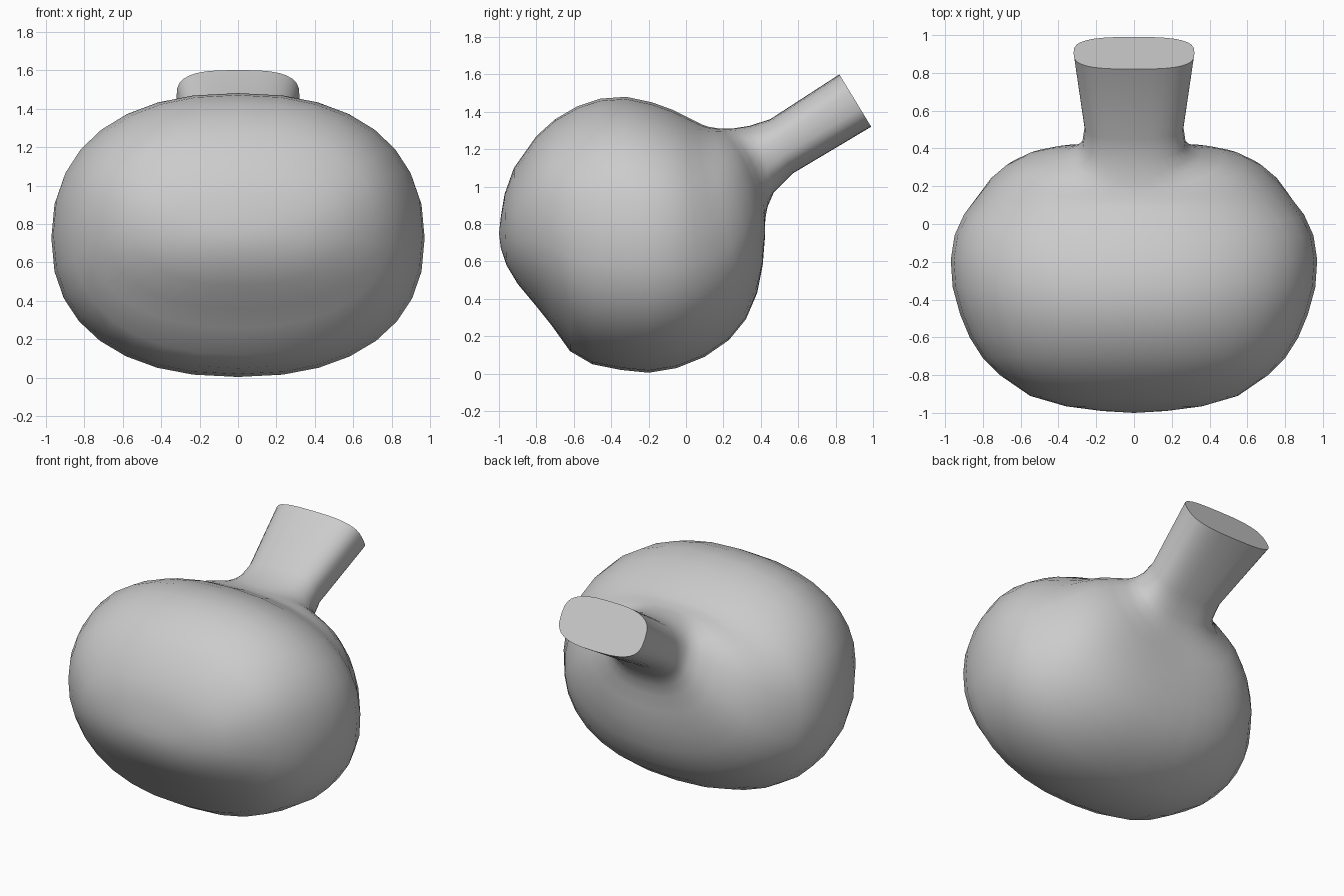
import bpy
import bmesh
from math import cos, sin, pi
from mathutils import Vector

cube = bpy.data.objects.get("Cube")
if cube:
    bpy.data.objects.remove(cube)

SIDES = 32


def spow(value, power):
    return abs(value) ** power * (1 if value >= 0 else -1)


def ring(bm, top, bottom, width, roundness, push=0):
    """Rounded cross-section spanning two profile points; push moves its sides along the loft."""
    top, bottom = Vector((0, *top)), Vector((0, *bottom))
    mid, half = (top + bottom) / 2, (top - bottom) / 2
    normal = half.cross(Vector((1, 0, 0))).normalized()
    if normal.y < 0:
        normal.negate()
    verts = []
    for i in range(SIDES):
        a = 2 * pi * i / SIDES
        side, rise = spow(cos(a), 2 / roundness), spow(sin(a), 2 / roundness)
        p = mid + half * rise + normal * push * abs(side) ** 2
        verts.append(bm.verts.new((width * side, p.y, p.z)))
    return verts


# Cross-sections from the front of the body to the end of the neck
sections = [
    ((-.99, .84), (-.99, .67), .17, 2, 0),
    ((-.97, .96), (-.96, .58), .36, 2.1, 0),
    ((-.92, 1.10), (-.90, .48), .55, 2.2, 0),
    ((-.80, 1.27), (-.80, .36), .71, 2.3, 0),
    ((-.70, 1.36), (-.72, .26), .80, 2.3, 0),
    ((-.58, 1.43), (-.62, .12), .87, 2.3, 0),
    ((-.46, 1.47), (-.50, .05), .92, 2.3, 0),
    ((-.32, 1.48), (-.35, .02), .96, 2.3, 0),
    ((-.18, 1.45), (-.20, .005), .97, 2.3, 0),
    ((-.07, 1.41), (-.05, .03), .95, 2.3, 0),
    ((0, 1.375), (.10, .09), .90, 2.3, 0),
    ((.05, 1.35), (.23, .18), .83, 2.3, 0),
    ((.09, 1.33), (.32, .29), .77, 2.3, .01),
    ((.12, 1.32), (.38, .43), .69, 2.3, .03),
    ((.15, 1.315), (.41, .58), .59, 2.3, .05),
    ((.18, 1.31), (.42, .71), .47, 2.3, .06),
    ((.21, 1.31), (.42, .81), .36, 2.3, .06),
    ((.26, 1.312), (.435, .89), .305, 2.4, .05),
    ((.34, 1.325), (.47, .97), .275, 2.5, .02),
    ((.45, 1.36), (.57, 1.07), .262, 2.7, 0),
    ((.82, 1.60), (.99, 1.32), .32, 3, 0),
]

bm = bmesh.new()
rings = [ring(bm, *s) for s in sections]
for a, b in zip(rings, rings[1:]):
    for i in range(SIDES):
        j = (i + 1) % SIDES
        bm.faces.new((a[i], a[j], b[j], b[i]))

# Closed front and flat neck end
pole = bm.verts.new((0, -1, .75))
for i in range(SIDES):
    bm.faces.new((pole, rings[0][(i + 1) % SIDES], rings[0][i]))
bm.faces.new(rings[-1])
bmesh.ops.recalc_face_normals(bm, faces=bm.faces)

mesh = bpy.data.meshes.new("body_with_neck")
bm.to_mesh(mesh)
bm.free()
body = bpy.data.objects.new("body_with_neck", mesh)
bpy.context.collection.objects.link(body)

# Plain grey surface
grey = bpy.data.materials.new("light_grey")
grey.use_nodes = True
colour = (.6, .6, .6, 1)
grey.diffuse_color = colour
grey.node_tree.nodes["Principled BSDF"].inputs["Base Color"].default_value = colour
mesh.materials.append(grey)

bpy.context.view_layer.objects.active = body
body.select_set(True)
bpy.ops.object.shade_smooth_by_angle(angle=.9)
